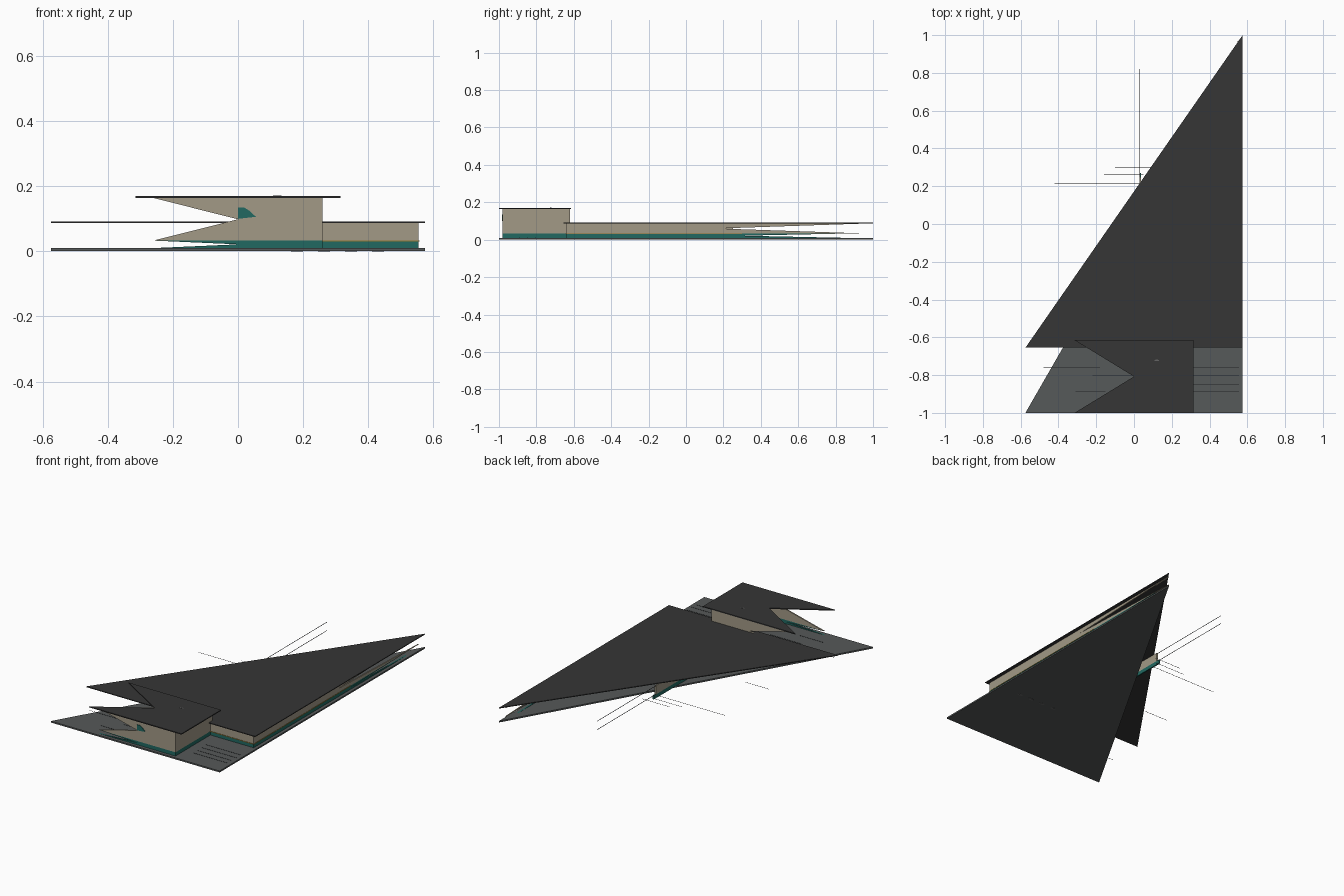
import bpy
import bmesh
from mathutils import Vector

cube = bpy.data.objects.get("Cube")
if cube:
    bpy.data.objects.remove(cube, do_unlink=True)


def material(name, rgb):
    mat = bpy.data.materials.new(name)
    mat.use_nodes = True
    color = (*rgb, 1.0)
    mat.diffuse_color = color
    mat.node_tree.nodes["Principled BSDF"].inputs["Base Color"].default_value = color
    return mat


ROOF = material("charcoal roof", (0.037, 0.037, 0.037))
FLOOR = material("slate paving", (0.092, 0.1, 0.1))
WALL = material("sandstone wall", (0.36, 0.32, 0.24))
BASE = material("teal base", (0.015, 0.14, 0.12))
TRIM = material("ochre trim", (0.3, 0.19, 0.03))
JOINT = material("dark joint", (0.015, 0.016, 0.018))
LAMP = material("grey lamp", (0.13, 0.13, 0.13))

# Each plane maps a 2D outline and a depth to a 3D point
PLANES = {
    "xy": lambda a, b, d: Vector((a, b, d)),
    "xz": lambda a, b, d: Vector((a, d, b)),
    "yz": lambda a, b, d: Vector((d, a, b)),
}


def prism(name, outline, plane, low, high, mat):
    """Extrude a flat outline between two depths."""
    place = PLANES[plane]
    bm = bmesh.new()
    face = bm.faces.new([bm.verts.new(place(a, b, low)) for a, b in outline])
    grown = bmesh.ops.extrude_face_region(bm, geom=[face])["geom"]
    top = [v for v in grown if isinstance(v, bmesh.types.BMVert)]
    bmesh.ops.translate(bm, verts=top, vec=place(0, 0, high - low))
    bmesh.ops.recalc_face_normals(bm, faces=bm.faces)
    mesh = bpy.data.meshes.new(name)
    bm.to_mesh(mesh)
    bm.free()
    mesh.materials.append(mat)
    obj = bpy.data.objects.new(name, mesh)
    bpy.context.collection.objects.link(obj)
    return obj


def rect(a0, b0, a1, b1):
    return [(a0, b0), (a1, b0), (a1, b1), (a0, b1)]


def notched(plain, cut, b0, b1, apex):
    """Rectangle whose cut end is a V running in to the apex."""
    return [(plain, b0), (cut, b0), (apex, (b0 + b1) / 2), (cut, b1), (plain, b1)]


def disc(name, x, y, rx, ry, low, high):
    bm = bmesh.new()
    bmesh.ops.create_cone(bm, cap_ends=True, segments=12, radius1=1, radius2=1, depth=1)
    bmesh.ops.scale(bm, vec=(rx, ry, high - low), verts=bm.verts)
    bmesh.ops.translate(bm, vec=(x, y, (low + high) / 2), verts=bm.verts)
    mesh = bpy.data.meshes.new(name)
    bm.to_mesh(mesh)
    bm.free()
    mesh.materials.append(LAMP)
    bpy.context.collection.objects.link(bpy.data.objects.new(name, mesh))


W = 0.575          # half width of the paving and the lower roof
T = 0.008          # wall thickness
SILL, LOW, TALL = 0.033, 0.087, 0.164

# Paving and roofs
prism("paving", [(-W, -1), (W, -1), (W, 1)], "xy", 0.001, 0.01, FLOOR)
prism("lower_roof", [(-W, -0.655), (W, -0.655), (W, 1)], "xy", LOW, 0.092, ROOF)
prism("upper_roof", notched(0.315, -0.315, -1, -0.615, 0), "xy", TALL, 0.17, ROOF)

# Tall front block: notched front and back, closed side
for side, y in (("front", -0.98), ("back", -0.628)):
    prism("tall_wall_" + side, notched(0.26, -0.26, SILL, TALL, 0),
          "xz", y, y + T, WALL)
    prism("tall_base_" + side, notched(0.26, -0.26, 0.01, SILL, 0),
          "xz", y, y + T, BASE)
side_y = (-0.98, -0.62)
prism("tall_wall_side", rect(side_y[0], SILL, side_y[1], TALL), "yz", 0.26 - T, 0.26, WALL)
prism("tall_base_side", rect(side_y[0], 0.01, side_y[1], SILL), "yz", 0.26 - T, 0.26, BASE)

# Long low block: front wall and the outer wall tapering to the rear
prism("low_wall_front", rect(0.03, SILL, 0.555, LOW), "xz", -0.64, -0.64 + T, WALL)
prism("low_base_front", rect(0.03, 0.01, 0.555, SILL), "xz", -0.64, -0.64 + T, BASE)
prism("low_wall_outer", notched(-0.64, 0.97, SILL, LOW, 0.175),
      "yz", 0.555 - T, 0.555, WALL)
prism("low_base_outer", notched(-0.64, 0.85, 0.01, SILL, 0.3),
      "yz", 0.555 - T, 0.555, BASE)

# Inner wall of the low block with its slender rails
prism("low_wall_inner", rect(-0.62, SILL, 0.25, LOW), "yz", 0.03, 0.03 + T, WALL)
prism("low_base_inner", rect(-0.62, 0.01, 0.27, SILL), "yz", 0.03, 0.03 + T, BASE)
for z in (SILL, LOW - 0.002):
    prism("inner_rail", rect(0.25, z, 0.82, z + 0.002), "yz", 0.03, 0.032, JOINT)

# Ochre trim along the base
prism("trim_front", rect(0.26, SILL - 0.002, 0.557, SILL + 0.001),
      "xz", -0.643, -0.64, TRIM)
prism("trim_outer", rect(-0.64, SILL - 0.002, 0.3, SILL + 0.001),
      "yz", 0.555, 0.557, TRIM)

# Front window beside the notch
prism("front_window",
      [(0, 0.1), (0.055, 0.106), (0.035, 0.125), (0.018, 0.135), (0, 0.135)],
      "xz", -0.984, -0.98, BASE)

# Paving joints
for y in (-0.76, -0.805, -0.85, -0.89):
    prism("paving_joint", rect(0.315, y, 0.555, y + 0.002), "xy", 0.01, 0.011, JOINT)
for x0, x1, y in ((-0.48, -0.18, -0.762), (-0.22, -0.01, -0.805), (-0.31, -0.15, -0.89),
                  (-0.42, 0.03, 0.215), (-0.16, 0.05, 0.26), (-0.1, 0.09, 0.3),
                  (-0.42, -0.26, -0.21)):
    prism("paving_joint", rect(x0, y, x1, y + 0.002), "xy", 0.01, 0.011, JOINT)

# Small round lamps under the paving and on the upper roof
for i in range(4):
    disc("under_lamp", 0.43 - i * 0.083, -0.515, 0.018, 0.008, 0, 0.002)
disc("roof_lamp", 0.12, -0.722, 0.013, 0.004, 0.169, 0.1715)
